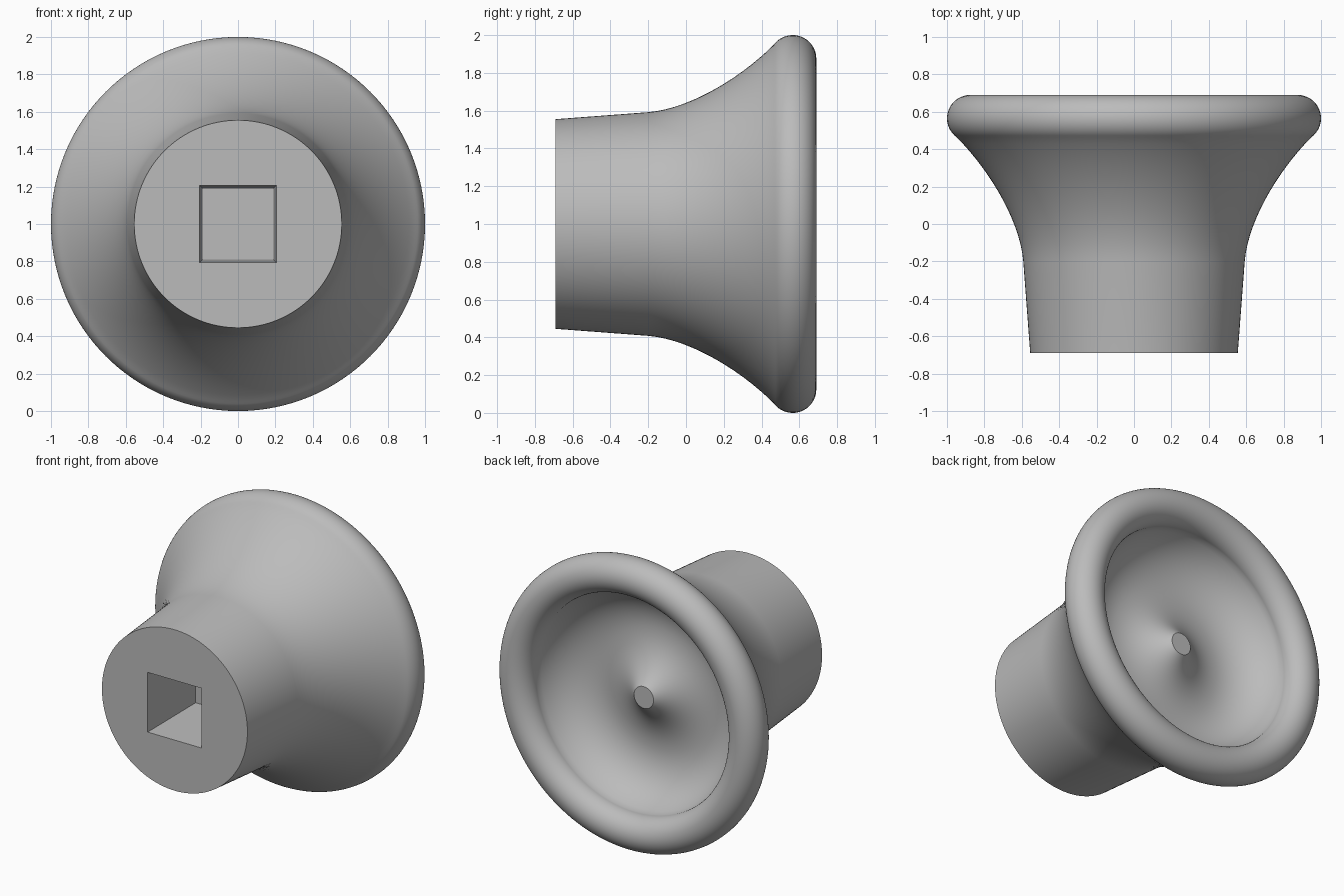
import bpy, bmesh
from math import cos, sin, tau, radians
from mathutils import Vector
from mathutils.geometry import interpolate_bezier

if "Cube" in bpy.data.objects:
    bpy.data.objects.remove(bpy.data.objects["Cube"], do_unlink=True)

SEGMENTS = 128
grey = bpy.data.materials.new("plain grey")
grey.use_nodes = True
colour = (0.5, 0.5, 0.5, 1)
grey.diffuse_color = colour
grey.node_tree.nodes["Principled BSDF"].inputs["Base Color"].default_value = colour


def curve(*points, steps=16):
    """Bezier through (radius, y) points."""
    return [(p.x, p.y) for p in interpolate_bezier(*[Vector(p) for p in points], steps)]


def arc(centre, radius, start, end, steps=32):
    angles = [radians(start + (end - start) * i / steps) for i in range(steps + 1)]
    return [(centre[0] + radius * cos(a), centre[1] + radius * sin(a)) for a in angles]


def make_object(name, bm):
    bmesh.ops.recalc_face_normals(bm, faces=bm.faces)
    mesh = bpy.data.meshes.new(name)
    bm.to_mesh(mesh)
    bm.free()
    mesh.materials.append(grey)
    obj = bpy.data.objects.new(name, mesh)
    bpy.context.collection.objects.link(obj)
    return obj


# Profile: tapered neck, flare, rounded rim, dish, centre nub
rim = arc((0.875, 0.565), 0.125, -54, 187)
neck = [(0.555, -0.69)]
flare = curve((0.592, -0.2), (0.61, 0.02), (0.775, 0.29), rim[0])
dish = curve(rim[-1], (0.70, 0.38), (0.56, 0.30), (0.42, 0.30))
nub = curve((0.42, 0.30), (0.25, 0.30), (0.14, 0.39), (0.075, 0.46))
profile = neck + flare + rim[1:] + dish[1:] + nub[1:]

# Knob body: profile turned around the y axis, both ends capped
bm = bmesh.new()
rings = []
for i in range(SEGMENTS):
    a = tau * i / SEGMENTS
    rings.append([bm.verts.new((r * cos(a), y, 1 + r * sin(a))) for r, y in profile])
for i, ring in enumerate(rings):
    following = rings[(i + 1) % SEGMENTS]
    for j in range(len(profile) - 1):
        bm.faces.new((ring[j], following[j], following[j + 1], ring[j + 1]))
for end in (0, -1):
    bm.faces.new([ring[end] for ring in rings])
knob = make_object("knob", bm)

# Tapered square socket cut into the neck
bm = bmesh.new()
bmesh.ops.create_cube(bm, size=2)
for v in bm.verts:
    half = 0.206 if v.co.y < 0 else 0.19
    v.co = (v.co.x * half, -0.691 if v.co.y < 0 else -0.19, 1 + v.co.z * half)
cutter = make_object("socket_cutter", bm)
cutter.hide_render = True

cut = knob.modifiers.new("socket", "BOOLEAN")
cut.operation = "DIFFERENCE"
cut.solver = "EXACT"
cut.object = cutter
bpy.ops.object.select_all(action="DESELECT")
bpy.context.view_layer.objects.active = knob
knob.select_set(True)
bpy.ops.object.modifier_apply(modifier=cut.name)
bpy.data.objects.remove(cutter, do_unlink=True)
bpy.ops.object.shade_smooth_by_angle(angle=radians(35))
